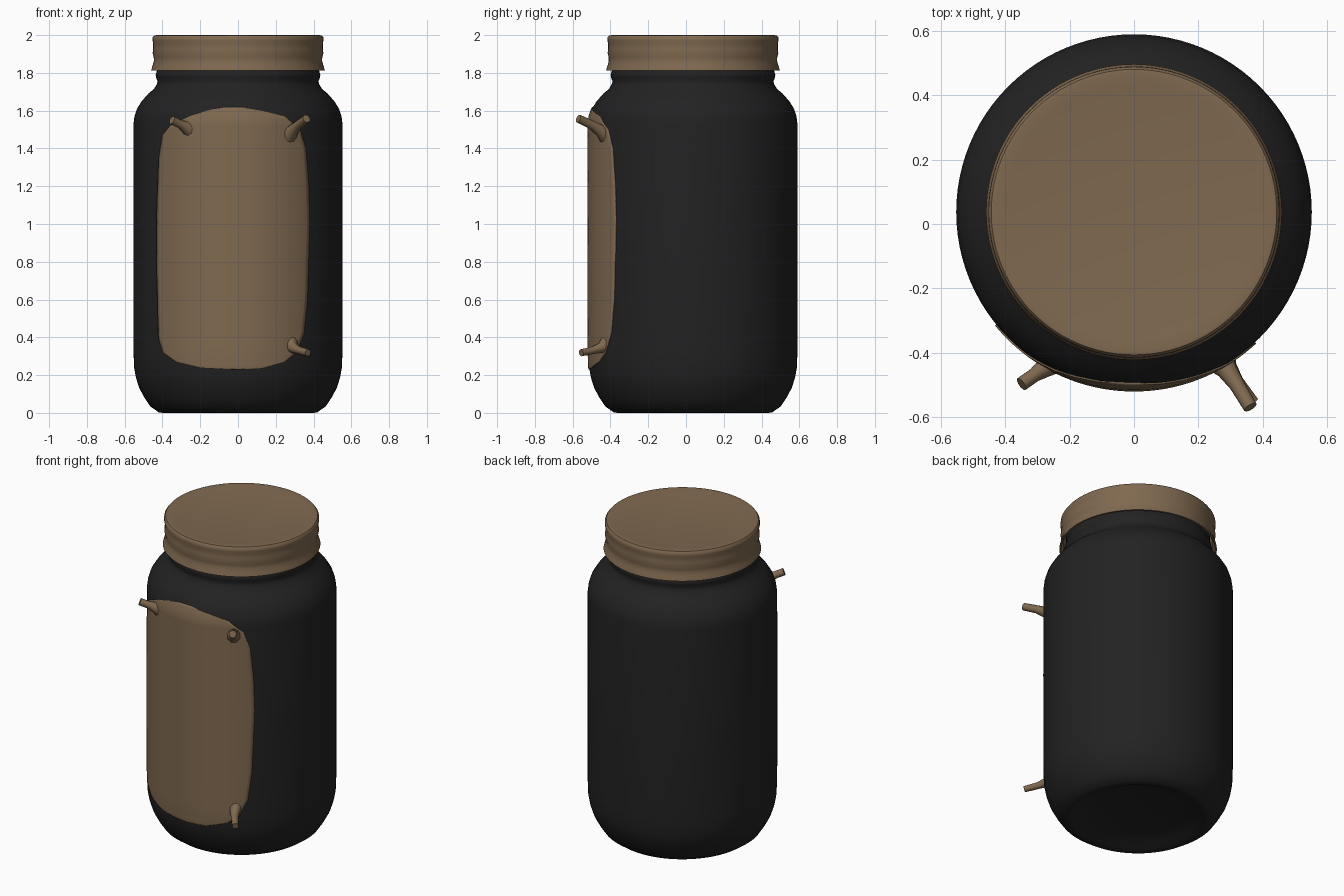
import bpy, bmesh, math

if "Cube" in bpy.data.objects:
    bpy.data.objects.remove(bpy.data.objects["Cube"])

CY = 0.037   # jar axis offset in y
SEG = 96


def material(name, rgb):
    m = bpy.data.materials.new(name)
    m.diffuse_color = (*rgb, 1)
    m.use_nodes = True
    m.node_tree.nodes["Principled BSDF"].inputs["Base Color"].default_value = m.diffuse_color
    return m


black = material("charcoal black", (0.016, 0.016, 0.016))
tan = material("dull tan", (0.215, 0.142, 0.08))


def finish(name, bm, mat, angle=40):
    bmesh.ops.recalc_face_normals(bm, faces=bm.faces)
    me = bpy.data.meshes.new(name)
    bm.to_mesh(me)
    bm.free()
    ob = bpy.data.objects.new(name, me)
    bpy.context.collection.objects.link(ob)
    me.materials.append(mat)
    bpy.ops.object.select_all(action='DESELECT')
    ob.select_set(True)
    bpy.context.view_layer.objects.active = ob
    bpy.ops.object.shade_smooth_by_angle(angle=math.radians(angle))
    return ob


def lathe(name, profile, mat, angle=40):
    bm = bmesh.new()
    vs = [bm.verts.new((r, CY, z)) for r, z in profile]
    es = [bm.edges.new(p) for p in zip(vs, vs[1:])]
    bmesh.ops.spin(bm, geom=vs + es, cent=(0, CY, 0), axis=(0, 0, 1),
                   angle=2 * math.pi, steps=SEG)
    bmesh.ops.remove_doubles(bm, verts=bm.verts, dist=1e-4)
    return finish(name, bm, mat, angle)


def interp(table, t):
    for (t0, v0), (t1, v1) in zip(table, table[1:]):
        if t <= t1:
            return v0 + (v1 - v0) * max(0, (t - t0) / (t1 - t0))
    return table[-1][1]


# Jar body: hollowed base, straight wall, rounded shoulder, beaded neck
wall = [(0.42, 0.003), (0.465, 0.035), (0.495, 0.08), (0.522, 0.13), (0.54, 0.185),
        (0.55, 0.24), (0.553, 0.32), (0.553, 1.53), (0.548, 1.57), (0.535, 1.61),
        (0.51, 1.65), (0.475, 1.69), (0.445, 1.715), (0.43, 1.74)]
base = [(0, 0.05), (0.25, 0.045), (0.34, 0.025), (0.38, 0.004), (0.40, 0)]
neck = [(0.426, 1.755), (0.434, 1.775), (0.436, 1.79), (0.43, 1.81),
        (0.42, 1.83), (0.42, 1.95), (0, 1.95)]
lathe("jar_body", base + wall + neck, black)

# Lid: flat top with a slightly rippled, flared skirt
lathe("lid", [(0, 1.993), (0.40, 1.995), (0.43, 2.0), (0.444, 1.998), (0.452, 1.988),
              (0.453, 1.972), (0.449, 1.955), (0.449, 1.925), (0.452, 1.905),
              (0.446, 1.88), (0.446, 1.86), (0.452, 1.84), (0.460, 1.813),
              (0.450, 1.812), (0.436, 1.835), (0.432, 1.97), (0, 1.975)], tan)

# Label: thin patch wrapped on the jar front, with a rounded outline
radius_at = [(z, r) for r, z in wall]
left = [(0.23, -0.02), (0.24, -0.2), (0.27, -0.33), (0.32, -0.40), (0.40, -0.422),
        (0.8, -0.432), (1.1, -0.43), (1.35, -0.42), (1.47, -0.40), (1.52, -0.36),
        (1.57, -0.26), (1.605, -0.15), (1.62, -0.05)]
right = [(0.23, 0.02), (0.237, 0.13), (0.27, 0.25), (0.32, 0.31), (0.42, 0.35),
         (0.6, 0.368), (1.0, 0.38), (1.2, 0.375), (1.4, 0.36), (1.5, 0.33),
         (1.57, 0.25), (1.595, 0.15), (1.62, 0.01)]
rows = sorted({z for z, _ in left + right} | {z for _, z in wall if 0.23 < z < 1.62}
              | {0.234, 0.255, 0.295, 0.36, 1.44, 1.545, 1.59, 1.612})
COLS = 40
bm = bmesh.new()
grid = []
for z in rows:
    r = interp(radius_at, z) + 0.005
    a0, a1 = (math.asin(interp(side, z) / r) for side in (left, right))
    angles = [a0 + (a1 - a0) * i / COLS for i in range(COLS + 1)]
    grid.append([bm.verts.new((r * math.sin(a), CY - r * math.cos(a), z)) for a in angles])
for lo, hi in zip(grid, grid[1:]):
    for i in range(COLS):
        bm.faces.new((lo[i], lo[i + 1], hi[i + 1], hi[i]))
label = finish("label", bm, tan, 50)
sol = label.modifiers.new("thickness", 'SOLIDIFY')
sol.thickness = 0.008
sol.offset = -1 if label.data.polygons[0].normal.y < 0 else 1


# Twigs: short bent stubs with a flared root at the label corners
def twig(name, pts, radii):
    cu = bpy.data.curves.new(name, 'CURVE')
    cu.dimensions = '3D'
    cu.bevel_depth = 1
    cu.bevel_resolution = 3
    cu.use_fill_caps = True
    sp = cu.splines.new('POLY')
    sp.points.add(len(pts) - 1)
    for p, co, r in zip(sp.points, pts, radii):
        p.co = (*co, 1)
        p.radius = r
    tmp = bpy.data.objects.new(name + "_path", cu)
    bpy.context.collection.objects.link(tmp)
    dg = bpy.context.evaluated_depsgraph_get()
    me = bpy.data.meshes.new_from_object(tmp.evaluated_get(dg))
    bpy.data.objects.remove(tmp)
    bm = bmesh.new()
    bm.from_mesh(me)
    for f in bm.faces:
        f.material_index = 0
    finish(name, bm, tan, 50)


twig("twig_upper_left",
     [(-0.25, -0.42, 1.495), (-0.28, -0.45, 1.515), (-0.31, -0.47, 1.53), (-0.35, -0.498, 1.55)],
     [0.05, 0.03, 0.022, 0.022])
twig("twig_upper_right",
     [(0.265, -0.42, 1.47), (0.29, -0.455, 1.495), (0.32, -0.50, 1.525), (0.362, -0.57, 1.558)],
     [0.05, 0.032, 0.024, 0.022])
twig("twig_lower_right",
     [(0.275, -0.41, 0.375), (0.29, -0.445, 0.345), (0.32, -0.49, 0.332), (0.37, -0.555, 0.318)],
     [0.045, 0.03, 0.021, 0.019])
